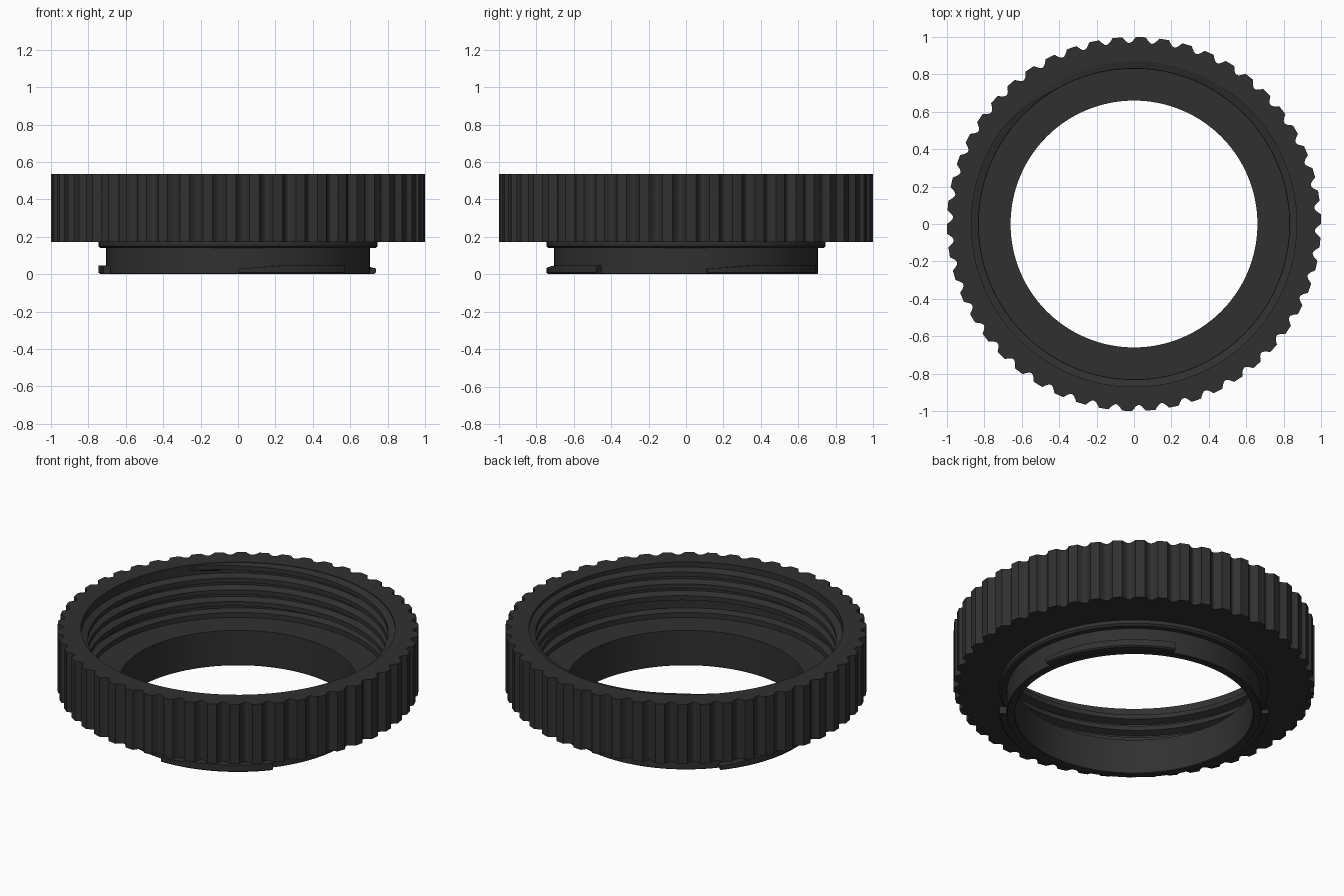
import bpy, bmesh
from math import sin, cos, pi, radians, tau

cube = bpy.data.objects.get("Cube")
if cube:
    bpy.data.objects.remove(cube)

black = bpy.data.materials.new("matte black")
black.use_nodes = True
black.diffuse_color = (0.03, 0.03, 0.03, 1)
shader = black.node_tree.nodes["Principled BSDF"]
shader.inputs["Base Color"].default_value = black.diffuse_color
shader.inputs["Roughness"].default_value = 0.6


def sweep(name, sections, closed):
    """Skin a row of cross-sections given as (radius, angle, height) points."""
    bm = bmesh.new()
    rows = [[bm.verts.new((r * cos(a), r * sin(a), z)) for r, a, z in s] for s in sections]
    n = len(rows[0])
    for i in range(len(rows) if closed else len(rows) - 1):
        p, q = rows[i], rows[(i + 1) % len(rows)]
        for j in range(n):
            k = (j + 1) % n
            bm.faces.new((p[j], q[j], q[k], p[k]))
    if not closed:
        bm.faces.new(rows[0])
        bm.faces.new(rows[-1])
    bmesh.ops.recalc_face_normals(bm, faces=bm.faces)
    mesh = bpy.data.meshes.new(name)
    bm.to_mesh(mesh)
    bm.free()
    mesh.materials.append(black)
    obj = bpy.data.objects.new(name, mesh)
    bpy.context.collection.objects.link(obj)
    bpy.ops.object.select_all(action="DESELECT")
    obj.select_set(True)
    bpy.context.view_layer.objects.active = obj
    bpy.ops.object.shade_smooth_by_angle(angle=radians(28))
    return obj


# Grip ring: scalloped outer wall, stepped bore
FLUTES, STEPS, RIDGE, DEPTH = 50, 8, 0.42, 0.032
TOP, BASE = 0.535, 0.172
bore = [(0.87, TOP), (0.87, 0.255), (0.83, 0.245), (0.83, 0.215), (0.66, 0.215), (0.66, BASE)]
sections = []
for flute in range(FLUTES):
    for step in range(STEPS):
        t = step / STEPS
        u = RIDGE + (1 - RIDGE) * t
        a = (flute + u) * tau / FLUTES
        outer = 1 - DEPTH * sin(pi * t)
        sections.append([(outer, a, BASE), (outer, a, TOP)] + [(r, a, z) for r, z in bore])
    a = (flute + 1) * tau / FLUTES
    sections.append([(1, a, BASE), (1, a, TOP)] + [(r, a, z) for r, z in bore])
sweep("grip_ring", sections, True)

# Internal screw thread, fading in and out at its ends
TURNS, PER_TURN, PITCH = 3.4, 120, 0.072
count = int(TURNS * PER_TURN)
sections = []
for i in range(count + 1):
    a = i * tau / PER_TURN
    z = 0.272 + PITCH * i / PER_TURN
    fade = min(1, (i + 0.5) / 8, (count - i + 0.5) / 8)
    crest = 0.872 - 0.04 * fade
    sections.append([(0.875, a, min(z + dz, TOP - 0.002)) if back else (crest, a, min(z + dz, TOP - 0.003))
                     for back, dz in ((1, -0.03), (0, -0.014), (0, 0.014), (1, 0.03))])
sweep("inner_thread", sections, False)

# Mount neck with a bevelled flange under the grip ring
neck = [(0.66, BASE), (0.66, 0.004), (0.664, 0), (0.701, 0), (0.705, 0.004), (0.705, 0.14),
        (0.735, 0.14), (0.745, 0.15), (0.745, BASE)]
sweep("mount_neck", [[(r, i * tau / 160, z) for r, z in neck] for i in range(160)], True)

# Three bayonet tabs, each with a ramped lead-in on its upper side
for number, (start, end) in enumerate(((9, 68), (140, 195), (270, 320)), 1):
    sections = []
    for i in range(33):
        t = i / 32
        top = 0.03 + 0.017 * min(1, (end - start) * t / 20)
        a = radians(start + (end - start) * t)
        sections.append([(0.695, a, 0.002), (0.738, a, 0.002), (0.746, a, 0.009),
                         (0.746, a, top), (0.695, a, top)])
    sweep(f"bayonet_tab_{number}", sections, False)
